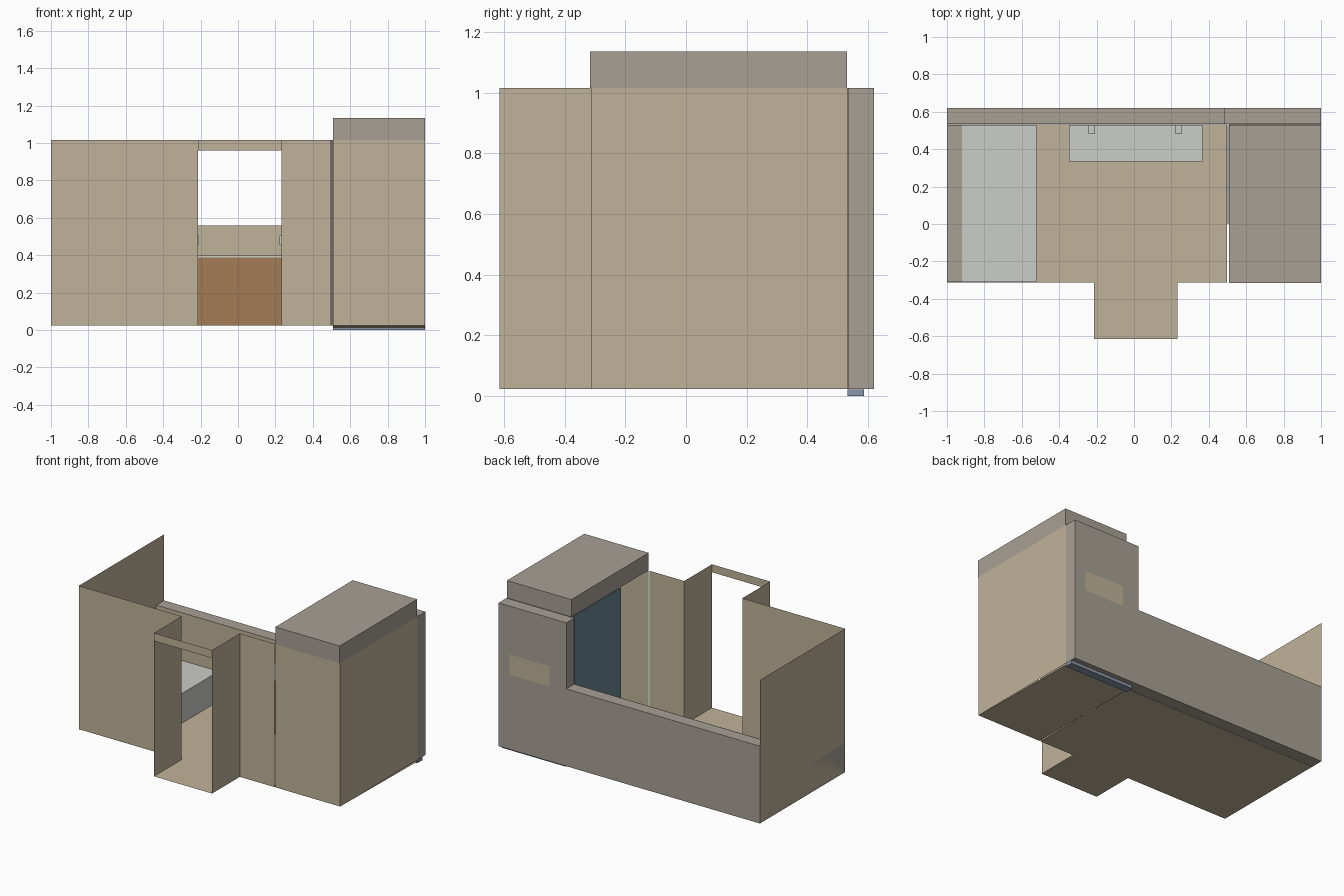
import bpy, bmesh

if "Cube" in bpy.data.objects:
    bpy.data.objects.remove(bpy.data.objects["Cube"])

def material(name, rgb):
    m = bpy.data.materials.new(name)
    m.diffuse_color = (*rgb, 1)
    m.use_nodes = True
    m.node_tree.nodes["Principled BSDF"].inputs["Base Color"].default_value = m.diffuse_color
    return m

TILE = material("beige_tile", (0.53, 0.45, 0.32))
PLASTER = material("taupe_plaster", (0.39, 0.35, 0.30))
GLASS = material("teal_glass", (0.14, 0.24, 0.29))
WHITE = material("pale_grey", (0.60, 0.61, 0.58))
WOOD = material("brown_wood", (0.37, 0.20, 0.09))
DRAIN = material("blue_grey", (0.25, 0.30, 0.38))

def make(name, bm, mat):
    bmesh.ops.recalc_face_normals(bm, faces=bm.faces)
    me = bpy.data.meshes.new(name)
    bm.to_mesh(me)
    bm.free()
    me.materials.append(mat)
    ob = bpy.data.objects.new(name, me)
    bpy.context.collection.objects.link(ob)
    return ob

def box(name, x, y, z, mat):
    bm = bmesh.new()
    bmesh.ops.create_cube(bm, size=1)
    for v in bm.verts:
        v.co = [(r[0] + r[1]) / 2 + c * (r[1] - r[0]) for r, c in zip((x, y, z), v.co)]
    return make(name, bm, mat)

def sheet(name, pts, mat):
    bm = bmesh.new()
    bm.faces.new([bm.verts.new(p) for p in pts])
    return make(name, bm, mat)

def wall(name, a, b, mat=TILE, z0=0.023, z1=1.015):
    """Thin upright panel between two plan points."""
    return sheet(name, [(*a, z0), (*b, z0), (*b, z1), (*a, z1)], mat)

def floor(name, x, y, za, zb, mat=TILE):
    """Thin floor, height za at the front and zb at the back."""
    return sheet(name, [(x[0], y[0], za), (x[1], y[0], za), (x[1], y[1], zb), (x[0], y[1], zb)], mat)

F, E, B, R = -0.312, -0.615, 0.532, 0.62   # front wall, entry front, inner back, outer back
Z, H, L = 0.023, 1.015, 0.558              # floor, wall top, low wall top
DL, DR = -0.213, 0.232                     # entry recess sides

# Floors; the wet room floor slopes toward its drain
floor("main_floor", (-1, 0.497), (F, B), Z, Z)
floor("entry_floor", (DL, DR), (E, F), Z, Z)
floor("wet_room_floor", (0.507, 1), (F, B), Z, 0.011)
box("drain_channel", (0.507, 1), (B, 0.587), (0, 0.022), DRAIN)

# Outer tiled panels
wall("left_wall", (-1, F), (-1, R))
wall("front_wall_left", (-1, F), (DL, F))
wall("front_wall_right", (DR, F), (0.497, F))
wall("wet_room_front_wall", (0.507, F), (1, F))
wall("wet_room_right_wall", (1, F), (1, B))

# Entry recess with open doorway and lintel
for side, x in (("left", DL), ("right", DR)):
    wall(f"entry_{side}_wall", (x, E), (x, F))
wall("entry_lintel", (DL, E), (DR, E), z0=0.96)

# Thick low back wall with tiled inner face
box("low_back_wall", (-0.999, 0.482), (B + 0.002, R), (Z, L), PLASTER)
wall("low_back_wall_tiles", (-1, B), (0.482, B), z1=L)

# Tall back wall built around a recessed niche
NX, NZ = (0.61, 0.915), (0.54, 0.68)
for part, x, z in (("below", (0.482, 1), (Z, NZ[0])), ("above", (0.482, 1), (NZ[1], H)),
                   ("left", (0.482, NX[0]), NZ), ("right", (NX[1], 1), NZ)):
    box(f"tall_back_wall_{part}_niche", x, (B + 0.002, R), z, PLASTER)
    wall(f"tall_back_tiles_{part}_niche", (x[0], B), (x[1], B), z0=z[0], z1=z[1])
wall("niche_back", (NX[0], R), (NX[1], R), z0=NZ[0], z1=NZ[1])

# Wet room roof and glass screen, with an open doorway ahead of it
box("wet_room_roof", (0.507, 1), (F - 0.004, B - 0.002), (H, 1.135), PLASTER)
box("glass_screen", (0.499, 0.506), (0, B), (Z, H), GLASS)

# Bed with headboard ledge
box("headboard", (-1.0, -0.92), (F + 0.002, B - 0.002), (Z + 0.001, 0.225), PLASTER)
box("bed", (-0.92, -0.52), (F + 0.002, B - 0.002), (Z + 0.001, 0.23), WHITE)

# Counter against the back wall
box("counter_body", (-0.348, 0.365), (0.333, B - 0.002), (Z + 0.001, 0.388), WOOD)
box("counter_top", (-0.348, 0.365), (0.333, B - 0.002), (0.388, 0.398), WHITE)

# Pair of wall lamps above the counter
for side, x in (("left", -0.225), ("right", 0.24)):
    box(f"{side}_wall_lamp", (x - 0.017, x + 0.017), (0.48, B - 0.002), (0.455, 0.505), WHITE)
